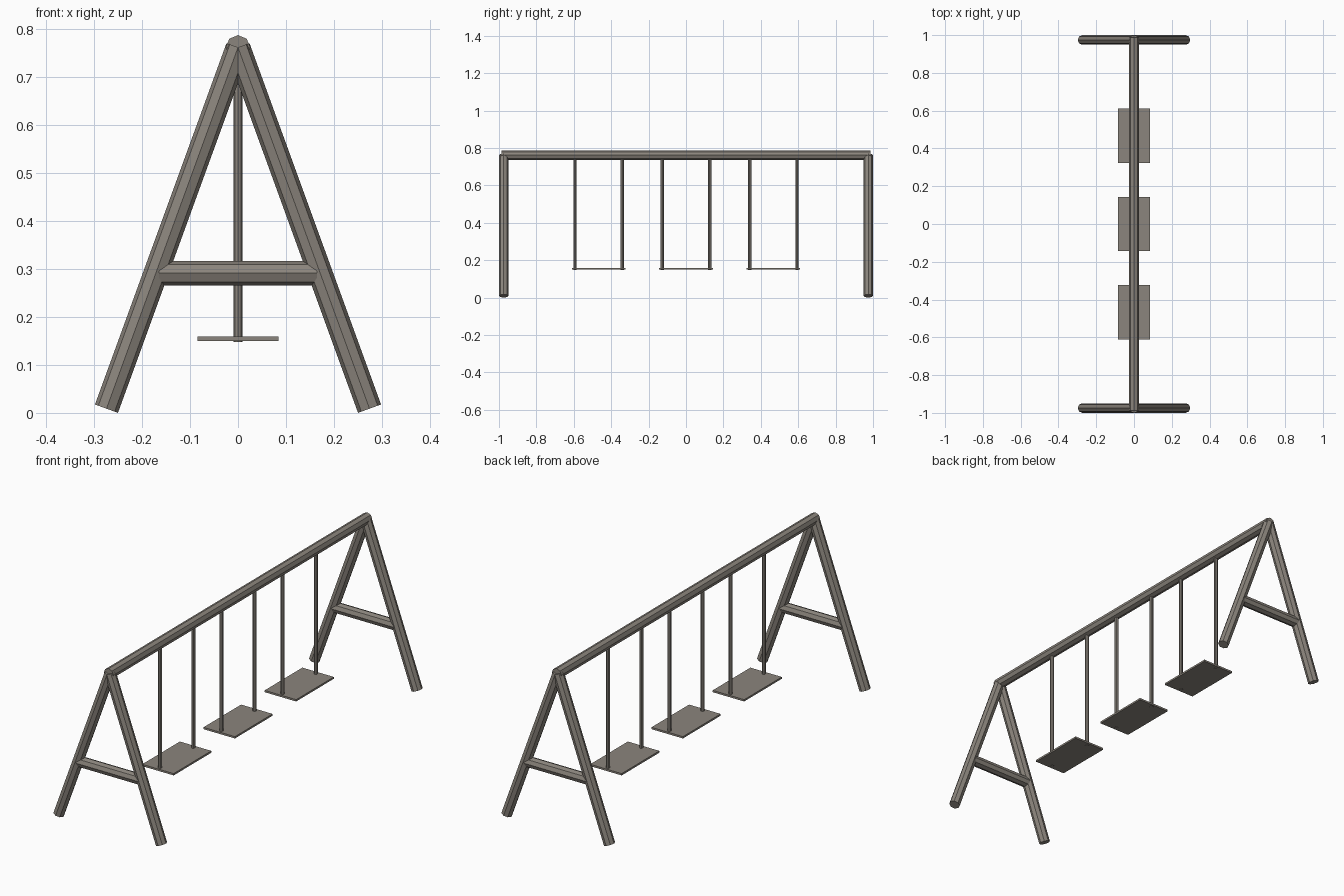
import bpy, bmesh, math
from mathutils import Vector, Matrix

if "Cube" in bpy.data.objects:
    bpy.data.objects.remove(bpy.data.objects["Cube"])

mat = bpy.data.materials.new("weathered grey brown")
mat.diffuse_color = (0.26, 0.235, 0.205, 1)
mat.use_nodes = True
mat.node_tree.nodes["Principled BSDF"].inputs["Base Color"].default_value = mat.diffuse_color

R = 0.0255          # radius of the frame poles
TOP = 0.7615        # beam axis height
FOOT = (0.274, 0.0088)
LEG_Y = 1 - R


def finish(name, bm):
    me = bpy.data.meshes.new(name)
    bm.to_mesh(me)
    bm.free()
    me.materials.append(mat)
    ob = bpy.data.objects.new(name, me)
    bpy.context.scene.collection.objects.link(ob)
    return ob


def pole(name, a, b, r):
    """Eight-sided pole between two points, with a corner edge facing the side."""
    a, b = Vector(a), Vector(b)
    d = b - a
    if abs(d.y) > 1e-6:
        rot = Matrix.Rotation(-math.pi / 2, 4, 'X')
    else:
        rot = Matrix.Rotation(math.atan2(d.x, d.z), 4, 'Y')
    bm = bmesh.new()
    bmesh.ops.create_cone(bm, cap_ends=True, segments=8, radius1=r, radius2=r,
                          depth=d.length, matrix=Matrix.Translation((a + b) / 2) @ rot)
    return finish(name, bm)


def box(name, centre, size):
    bm = bmesh.new()
    bmesh.ops.create_cube(bm, size=1, matrix=Matrix.Translation(centre) @ Matrix.Diagonal((*size, 1)))
    return finish(name, bm)


# Top beam
pole("top_beam", (0, -0.987, TOP), (0, 0.987, TOP), R)

# A-frames at both ends
for end, y in (("front", -LEG_Y), ("back", LEG_Y)):
    for side, s in (("left", -1), ("right", 1)):
        pole(f"{end}_{side}_leg", (s * FOOT[0], y, FOOT[1]), (0, y, TOP), R)
    pole(f"{end}_crossbar", (-0.165, y, 0.291), (0.165, y, 0.291), R)

# Three swings: seat board with two hanging rods
for i in (-1, 0, 1):
    y = 0.467 * i
    box(f"seat_{i + 2}", (0, y, 0.1545), (0.168, 0.287, 0.009))
    for s in (-1, 1):
        pole(f"hanger_{i + 2}_{'front' if s < 0 else 'back'}",
             (0, y + s * 0.1265, 0.148), (0, y + s * 0.1265, TOP), 0.009)
